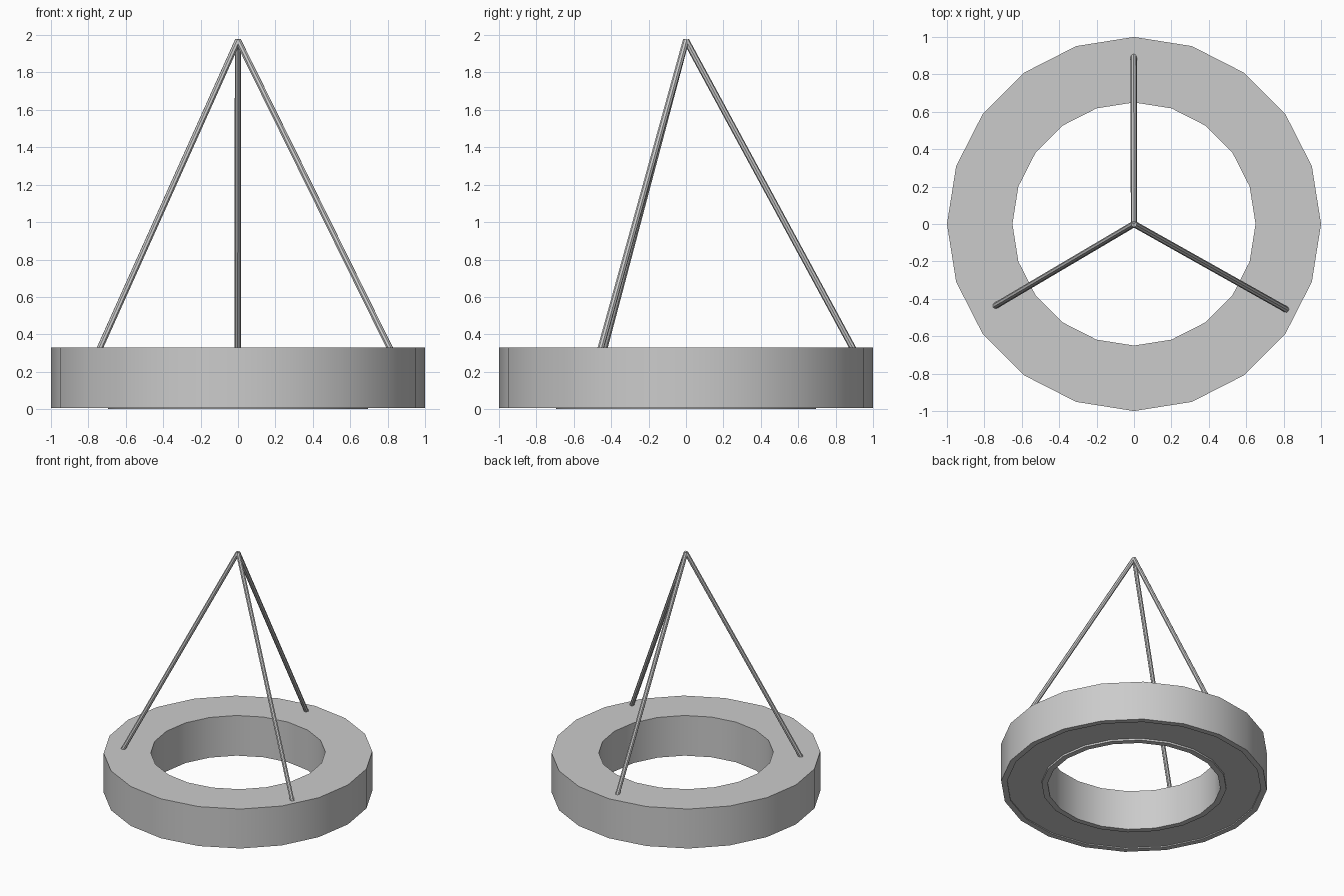
import bpy, bmesh
from math import cos, sin, pi, radians
from mathutils import Vector

if "Cube" in bpy.data.objects:
    bpy.data.objects.remove(bpy.data.objects["Cube"])

SIDES = 20


def finish(bm, name):
    bmesh.ops.recalc_face_normals(bm, faces=bm.faces)
    mesh = bpy.data.meshes.new(name)
    bm.to_mesh(mesh)
    bm.free()
    obj = bpy.data.objects.new(name, mesh)
    bpy.context.collection.objects.link(obj)
    bpy.ops.object.select_all(action='DESELECT')
    obj.select_set(True)
    bpy.context.view_layer.objects.active = obj
    bpy.ops.object.shade_smooth_by_angle(angle=radians(30))
    return obj


def lathe(name, profile):
    """Spin a closed (radius, z) profile around the z axis."""
    bm = bmesh.new()
    rings = []
    for i in range(SIDES):
        a = 2 * pi * i / SIDES
        rings.append([bm.verts.new((r * cos(a), r * sin(a), z)) for r, z in profile])
    n = len(profile)
    for i in range(SIDES):
        p, q = rings[i], rings[(i + 1) % SIDES]
        for j in range(n):
            k = (j + 1) % n
            bm.faces.new((p[j], q[j], q[k], p[k]))
    return finish(bm, name)


def rod(name, start, end, radius=0.017, sides=8):
    """Straight thin cylinder between two points."""
    start, end = Vector(start), Vector(end)
    d = end - start
    bm = bmesh.new()
    bmesh.ops.create_cone(bm, cap_ends=True, segments=sides, radius1=radius,
                          radius2=radius, depth=d.length)
    bm.transform(d.to_track_quat('Z', 'Y').to_matrix().to_4x4())
    bmesh.ops.translate(bm, verts=bm.verts, vec=(start + end) / 2)
    return finish(bm, name)


# Ring body with a shallow recess underneath, inner lip slightly lower
lathe("lamp_ring", [(0.65, 0.33), (0.65, 0.0), (0.695, 0.0), (0.695, 0.015),
                    (0.955, 0.015), (0.955, 0.006), (1.0, 0.006), (1.0, 0.33)])

# Three suspension rods from the apex down into the ring top
apex = Vector((0, 0, 1.972))
feet = {"back_rod": (-0.002, 0.89), "left_rod": (-0.737, -0.435),
        "right_rod": (0.81, -0.455)}
for name, (x, y) in feet.items():
    foot = Vector((x, y, 0.33))
    rod(name, foot + (foot - apex) * 0.008, apex)
